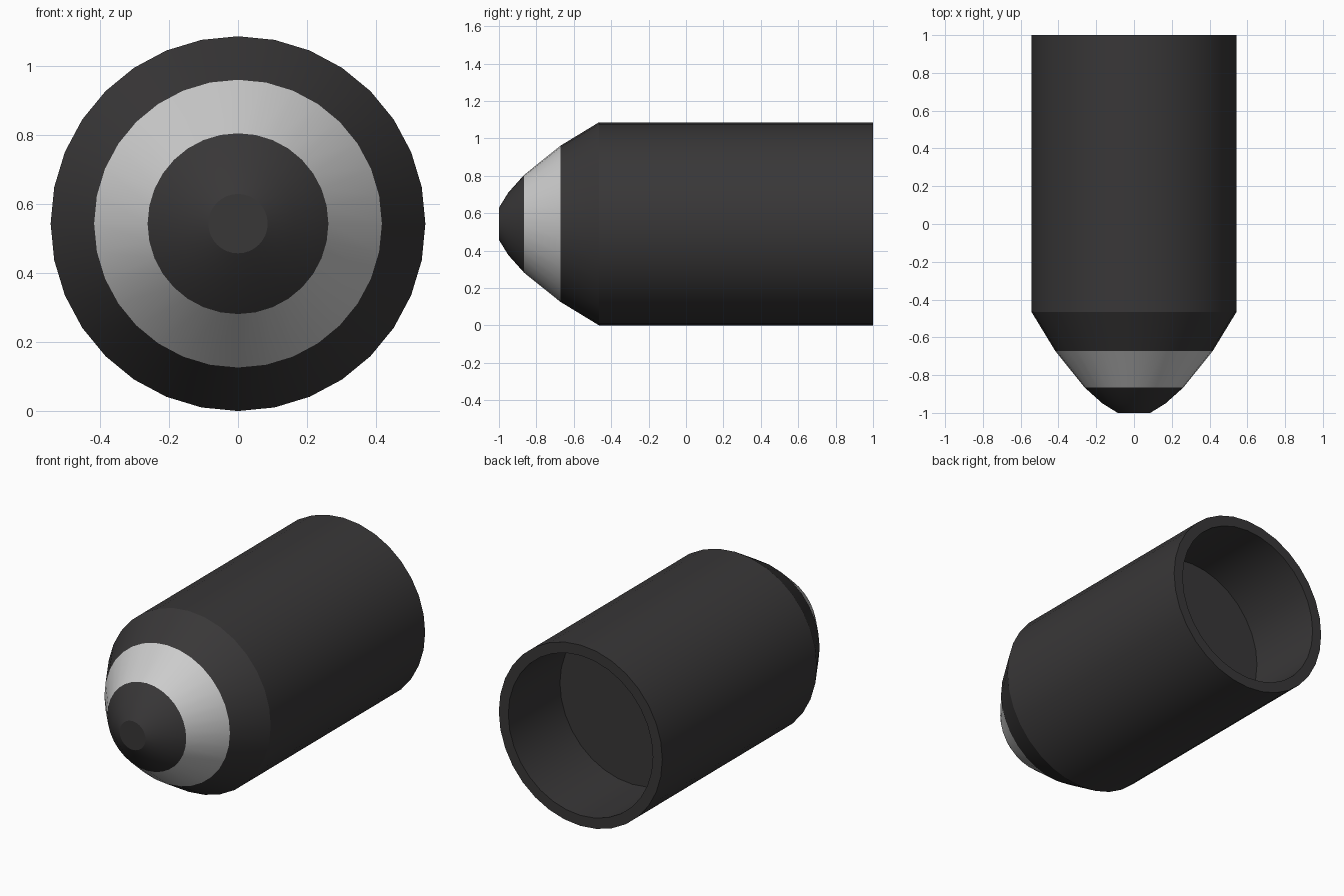
import bpy, bmesh
from math import cos, sin, tau, radians

if "Cube" in bpy.data.objects:
    bpy.data.objects.remove(bpy.data.objects["Cube"])

SIDES = 32
R = 0.543  # outer radius, also the height of the axis


def material(name, color):
    m = bpy.data.materials.new(name)
    m.diffuse_color = color
    m.use_nodes = True
    m.node_tree.nodes["Principled BSDF"].inputs["Base Color"].default_value = m.diffuse_color
    return m


def lathe(name, profile, mat, cap_start=False, cap_end=False):
    """Revolve (y, radius) points around the lengthwise axis."""
    bm = bmesh.new()
    rings = [[bm.verts.new((r * sin(tau * i / SIDES), y, R + r * cos(tau * i / SIDES)))
              for i in range(SIDES)] for y, r in profile]
    for a, b in zip(rings, rings[1:]):
        for i in range(SIDES):
            j = (i + 1) % SIDES
            bm.faces.new((a[i], b[i], b[j], a[j]))
    if cap_start:
        bm.faces.new(rings[0])
    if cap_end:
        bm.faces.new(rings[-1][::-1])
    mesh = bpy.data.meshes.new(name)
    bm.to_mesh(mesh)
    bm.free()
    mesh.materials.append(mat)
    obj = bpy.data.objects.new(name, mesh)
    bpy.context.collection.objects.link(obj)
    bpy.ops.object.select_all(action='DESELECT')
    obj.select_set(True)
    bpy.context.view_layer.objects.active = obj
    bpy.ops.object.shade_smooth_by_angle(angle=radians(30))
    return obj


dark = material("dark", (0.04, 0.038, 0.039, 1))
light = material("light", (0.6, 0.6, 0.6, 1))

# Casing: shoulder, barrel, rear rim and the recess with its floor
lathe("casing", [(-0.672, 0.417), (-0.465, R), (1, R), (1, 0.48), (0.51, 0.48)],
      dark, cap_end=True)
# Light ring around the nose
lathe("nose_band", [(-0.865, 0.262), (-0.672, 0.417)], light)
# Rounded tip with a flat end
lathe("nose_tip", [(-1, 0.086), (-0.95, 0.167), (-0.865, 0.262)], dark, cap_start=True)
